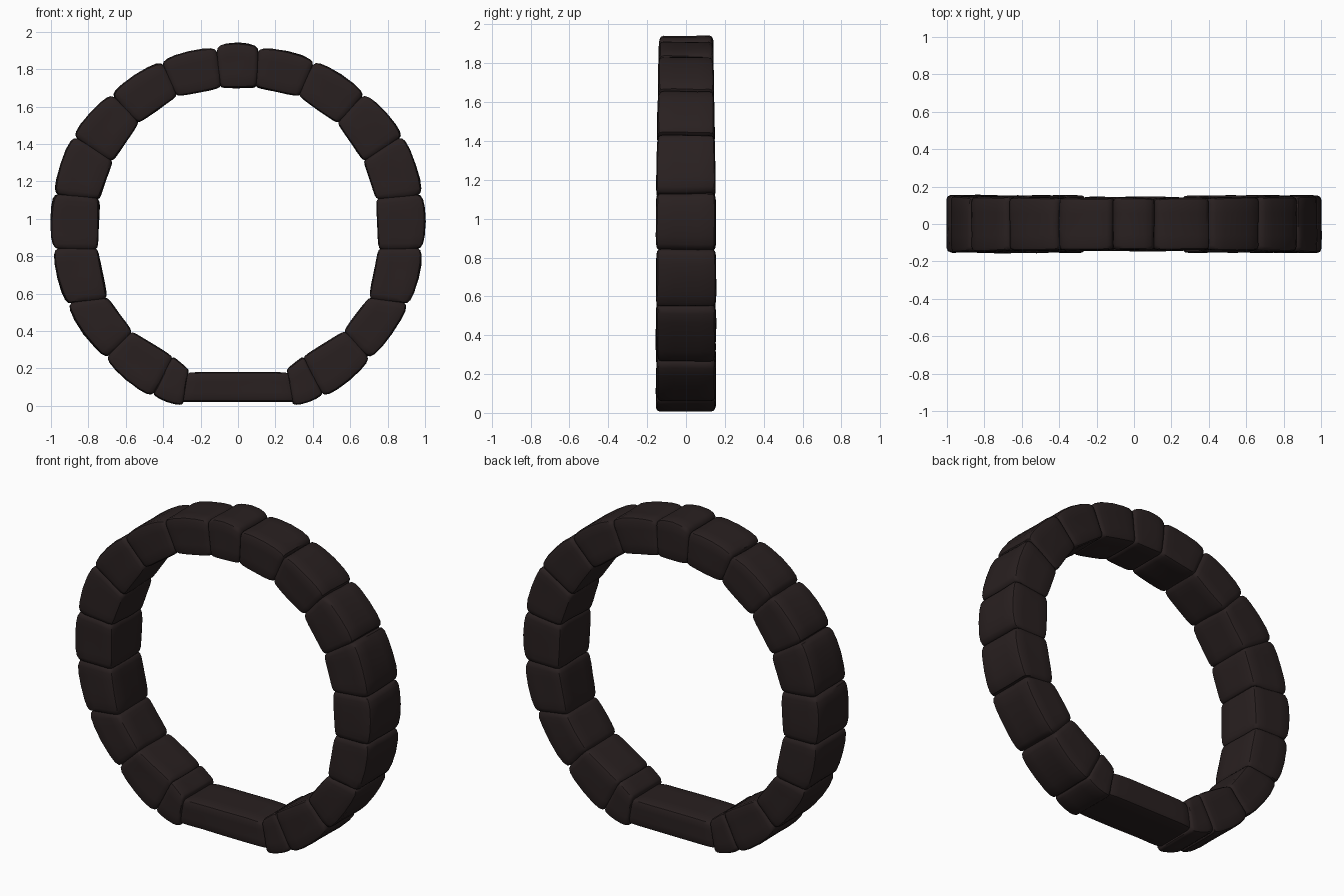
import bpy, bmesh, math
from mathutils import Vector, noise

if "Cube" in bpy.data.objects:
    bpy.data.objects.remove(bpy.data.objects["Cube"])

stone = bpy.data.materials.new("dark brown stone")
stone.diffuse_color = (0.022, 0.0145, 0.0145, 1)
stone.use_nodes = True
stone.node_tree.nodes["Principled BSDF"].inputs["Base Color"].default_value = stone.diffuse_color
CENTRE = Vector((0, 0.97))

# Joints between stones on the right half, top to bottom: (outer x, z), (inner x, z)
JOINTS = [
    ((0.11, 1.89), (0.095, 1.70)),
    ((0.40, 1.82), (0.325, 1.655)),
    ((0.66, 1.65), (0.53, 1.51)),
    ((0.86, 1.43), (0.67, 1.31)),
    ((0.96, 1.13), (0.74, 1.105)),
    ((0.96, 0.84), (0.75, 0.84)),
    ((0.89, 0.55), (0.70, 0.58)),
    ((0.69, 0.27), (0.565, 0.40)),
    ((0.45, 0.07), (0.35, 0.265)),
    ((0.295, 0.013), (0.26, 0.195)),
]
# Position along a stone, and how far its rim is pulled in there
STATIONS = [(0, .03), (.03, .012), (.1, .003), (.25, 0), (.5, 0),
            (.75, 0), (.9, .003), (.97, .012), (1, .03)]


def half_depth(z):
    return 0.153 - 0.018 * max(0, min(1, (z - 1.1) / 0.8))


def section(length, half, r=0.022):
    """Rounded rectangle: (distance outward, y), with extra points on each side."""
    pts = []
    for cx, cy, a0 in ((length - r, half - r, 0), (r, half - r, 90),
                       (r, r - half, 180), (length - r, r - half, 270)):
        for a in (0, 45, 90):
            t = math.radians(a0 + a)
            pts.append(Vector((cx + r * math.cos(t), cy + r * math.sin(t))))
    out = []
    for i, p in enumerate(pts):
        out.append(p)
        if i % 3 == 2:
            q = pts[(i + 1) % 12]
            out += [p.lerp(q, k) for k in (0.25, 0.5, 0.75)]
    return out


def make_stone(name, a, b, bump=0.03, bulge=0.016, thin=0.0):
    """Loft one swollen block between two joints."""
    bm = bmesh.new()
    rings = []
    for t, pull in STATIONS:
        outer = Vector(a[0]).lerp(Vector(b[0]), t)
        inner = Vector(a[1]).lerp(Vector(b[1]), t)
        n = (outer - CENTRE).normalized()
        outer += n * (bump - pull * min(1, bump / 0.03) + bulge * 4 * t * (1 - t))
        inner += n * pull * 0.4
        d = outer - inner
        half = half_depth(inner.y) - thin - pull * 0.4
        ring = []
        for u, y in section(d.length, half):
            p = inner + d.normalized() * u
            co = Vector((p.x, y, p.y))
            wob = noise.noise_vector(co * 6) * 0.005
            co += Vector((wob.x, wob.y, wob.z if co.z > 0.2 else 0))
            co.z = max(co.z, 0)
            ring.append(bm.verts.new(co))
        rings.append(ring)
    count = len(rings[0])
    for r0, r1 in zip(rings, rings[1:]):
        for i in range(count):
            j = (i + 1) % count
            bm.faces.new((r0[i], r0[j], r1[j], r1[i]))
    bm.faces.new(rings[0])
    bm.faces.new(rings[-1])
    bmesh.ops.recalc_face_normals(bm, faces=bm.faces)
    me = bpy.data.meshes.new(name)
    bm.to_mesh(me)
    bm.free()
    me.materials.append(stone)
    me.shade_smooth()
    me.set_sharp_from_angle(angle=math.radians(40))
    ob = bpy.data.objects.new(name, me)
    bpy.context.collection.objects.link(ob)


def flip(joint):
    return tuple((-x, z) for x, z in joint)


# Keystone at the top
make_stone("top_stone", flip(JOINTS[0]), JOINTS[0], 0.03, 0.022)

# Side stones, mirrored left and right; the lowest pair are small feet
for i, (a, b) in enumerate(zip(JOINTS, JOINTS[1:])):
    foot = i == len(JOINTS) - 2
    kind = "foot_stone" if foot else f"ring_stone_{i + 1}"
    bump, bulge = (0.01, 0.012) if foot else (0.026, 0.016)
    make_stone("right_" + kind, a, b, bump, bulge)
    make_stone("left_" + kind, flip(a), flip(b), bump, bulge)

# Long flat threshold stone at the bottom
base = ((0.295, 0.022), (0.27, 0.182))
make_stone("bottom_stone", base, flip(base), 0.0, 0.0, 0.008)
